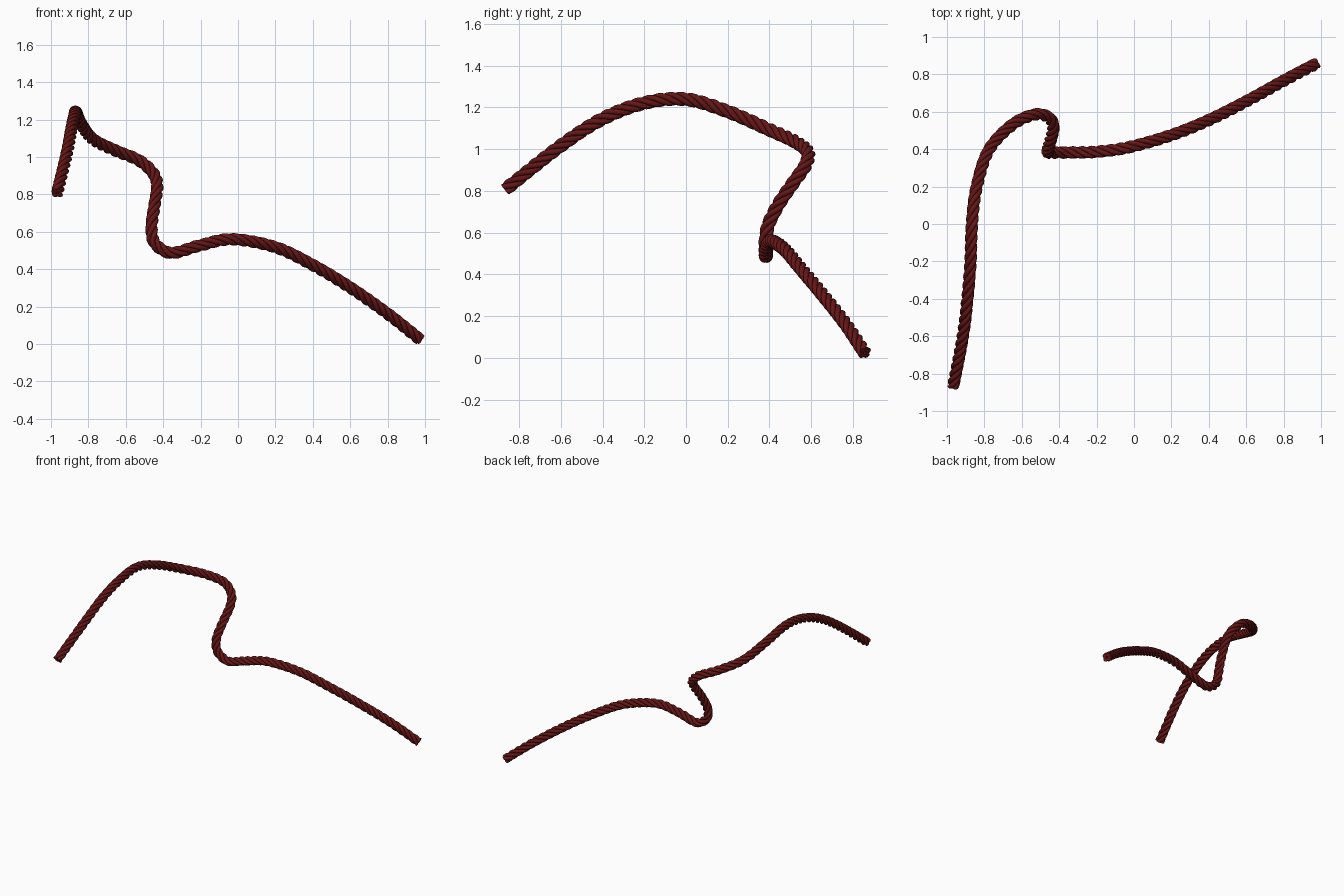
import bpy, math
from mathutils import Vector, Quaternion

if "Cube" in bpy.data.objects:
    bpy.data.objects.remove(bpy.data.objects["Cube"])

# Rope centre line
PATH = [Vector(p) for p in [
    (-0.965, -0.86, 0.82), (-0.915, -0.6, 1.025), (-0.89, -0.4, 1.155),
    (-0.873, -0.2, 1.232), (-0.865, 0.0, 1.252), (-0.84, 0.2, 1.195),
    (-0.775, 0.4, 1.108), (-0.65, 0.535, 1.045), (-0.53, 0.59, 0.995),
    (-0.455, 0.575, 0.93), (-0.43, 0.525, 0.86), (-0.445, 0.45, 0.75),
    (-0.46, 0.40, 0.65), (-0.453, 0.387, 0.57), (-0.41, 0.387, 0.52),
    (-0.34, 0.388, 0.50), (-0.2, 0.392, 0.54), (-0.03, 0.415, 0.572),
    (0.2, 0.48, 0.53), (0.4, 0.56, 0.435), (0.6, 0.66, 0.315),
    (0.8, 0.77, 0.175), (0.975, 0.862, 0.036)]]
STRANDS, SIDES, SAMPLES = 4, 12, 520
OFFSET, RADIUS, PITCH = 0.0195, 0.0142, 0.21


def dense_path(points, n=40):
    """Smooth spline through the points"""
    p = [2 * points[0] - points[1]] + points + [2 * points[-1] - points[-2]]
    out = []
    for i in range(1, len(p) - 2):
        a, b, c, d = p[i - 1:i + 3]
        for k in range(n):
            t = k / n
            out.append(0.5 * (2 * b + (c - a) * t + (2 * a - 5 * b + 4 * c - d) * t * t
                              + (3 * b - a - 3 * c + d) * t ** 3))
    return out + [points[-1]]


def resample(points, n):
    """Evenly spaced points; also returns the length"""
    dist = [0.0]
    for a, b in zip(points, points[1:]):
        dist.append(dist[-1] + (b - a).length)
    out, j = [], 0
    for i in range(n):
        s = dist[-1] * i / (n - 1)
        while j < len(points) - 2 and dist[j + 1] < s:
            j += 1
        out.append(points[j].lerp(points[j + 1], (s - dist[j]) / (dist[j + 1] - dist[j])))
    return out, dist[-1]


def tangents(pts):
    last = len(pts) - 1
    return [(pts[min(i + 1, last)] - pts[max(i - 1, 0)]).normalized() for i in range(last + 1)]


def frames(pts):
    """Twist-free frames along a path"""
    tans = tangents(pts)
    u = tans[0].orthogonal().normalized()
    out, prev = [], tans[0]
    for t in tans:
        u = prev.rotation_difference(t) @ u
        u = (u - t * u.dot(t)).normalized()
        out.append((t, u, t.cross(u)))
        prev = t
    return out


red = bpy.data.materials.new("dark red")
red.diffuse_color = (0.13, 0.008, 0.008, 1)
red.use_nodes = True
red.node_tree.nodes["Principled BSDF"].inputs["Base Color"].default_value = red.diffuse_color

centre, length = resample(dense_path(PATH), SAMPLES)
base = frames(centre)

# Strands wound around the centre line
for s in range(STRANDS):
    verts, faces = [], []
    for i, (c, (t, u, v)) in enumerate(zip(centre, base)):
        ang = 2 * math.pi * (s / STRANDS + length * i / (SAMPLES - 1) / PITCH)
        r = u * math.cos(ang) + v * math.sin(ang)
        w = t.cross(r)
        for k in range(SIDES):
            a = 2 * math.pi * k / SIDES
            # section is slightly wide around the rope, because the strand leans
            verts.append(c + r * (OFFSET + RADIUS * math.cos(a)) + w * (RADIUS * 1.12 * math.sin(a)))
    for i in range(SAMPLES - 1):
        for k in range(SIDES):
            a, b = i * SIDES + k, i * SIDES + (k + 1) % SIDES
            faces.append((a, b, b + SIDES, a + SIDES))
    faces.append(tuple(reversed(range(SIDES))))
    faces.append(tuple(range((SAMPLES - 1) * SIDES, SAMPLES * SIDES)))
    mesh = bpy.data.meshes.new(f"rope_strand_{s + 1}")
    mesh.from_pydata(verts, [], faces)
    mesh.materials.append(red)
    for p in mesh.polygons:
        p.use_smooth = len(p.vertices) == 4
    obj = bpy.data.objects.new(f"rope_strand_{s + 1}", mesh)
    bpy.context.collection.objects.link(obj)

# Rest the rope on the ground and centre it
meshes = [o.data for o in bpy.context.collection.objects]
co = [v.co.copy() for m in meshes for v in m.vertices]
lo = Vector([min(c[i] for c in co) for i in range(3)])
hi = Vector([max(c[i] for c in co) for i in range(3)])
shift = Vector((-(lo.x + hi.x) / 2, -(lo.y + hi.y) / 2, -lo.z))
for m in meshes:
    for v in m.vertices:
        v.co += shift
